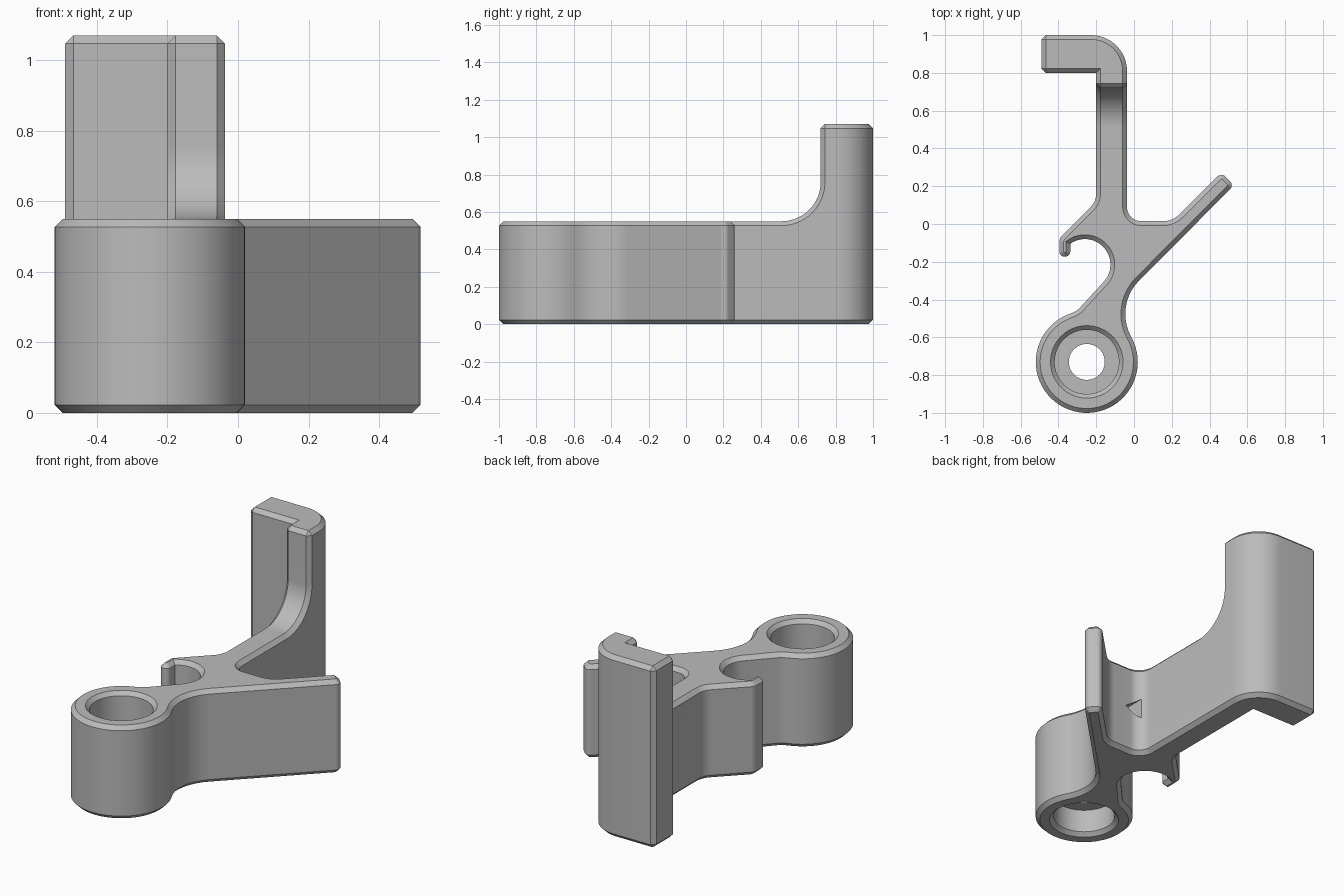
import bpy, bmesh
from math import cos, sin, tan, radians, pi
from mathutils import Vector

cube = bpy.data.objects.get("Cube")
if cube:
    bpy.data.objects.remove(cube, do_unlink=True)

HUB = (-0.25, -0.73)
HUB_R = 0.27
BODY_TOP, POST_TOP = 0.55, 1.07
CHAMFER = 0.023


def arc(center, r, start, end, steps):
    """Points on a circle between two angles in degrees."""
    angles = [radians(start + (end - start) * i / steps) for i in range(steps + 1)]
    return [(center[0] + r * cos(a), center[1] + r * sin(a), 0) for a in angles]


def rounded(corners):
    """Closed 2D outline; each (x, y, r) corner is filleted with radius r."""
    out = []
    for i, (x, y, r) in enumerate(corners):
        p = Vector((x, y))
        if r == 0:
            out.append(p)
            continue
        a = (Vector(corners[i - 1][:2]) - p).normalized()
        b = (Vector(corners[(i + 1) % len(corners)][:2]) - p).normalized()
        half = a.angle(b) / 2
        center = p + (a + b).normalized() * (r / sin(half))
        start = p + a * (r / tan(half)) - center
        end = p + b * (r / tan(half)) - center
        sweep = start.angle(end)
        steps = max(4, int(sweep / radians(7)))
        for k in range(steps + 1):
            t = k / steps
            out.append(center + (start * sin((1 - t) * sweep)
                                 + end * sin(t * sweep)) / sin(sweep))
    return out


def prism(name, points, direction):
    """Extrude a flat loop of 3D points along a vector."""
    bm = bmesh.new()
    face = bm.faces.new([bm.verts.new(p) for p in points])
    ext = bmesh.ops.extrude_face_region(bm, geom=[face])
    moved = [v for v in ext["geom"] if isinstance(v, bmesh.types.BMVert)]
    bmesh.ops.translate(bm, verts=moved, vec=direction)
    return finish(name, bm)


def lathe(name, profile, center, steps=72):
    """Revolve an (r, z) profile around a vertical axis."""
    bm = bmesh.new()
    rings = [[bm.verts.new((center[0] + r * cos(2 * pi * k / steps),
                            center[1] + r * sin(2 * pi * k / steps), z))
              for k in range(steps)] for r, z in profile]
    for low, high in zip(rings, rings[1:]):
        for k in range(steps):
            n = (k + 1) % steps
            bm.faces.new((low[k], low[n], high[n], high[k]))
    bm.faces.new(rings[0])
    bm.faces.new(rings[-1])
    return finish(name, bm)


def finish(name, bm):
    bmesh.ops.recalc_face_normals(bm, faces=bm.faces[:])
    mesh = bpy.data.meshes.new(name)
    bm.to_mesh(mesh)
    bm.free()
    obj = bpy.data.objects.new(name, mesh)
    bpy.context.collection.objects.link(obj)
    return obj


def cut(obj, cutter):
    """Subtract the cutter, bake the result and discard the cutter."""
    cutter.hide_render = True
    mod = obj.modifiers.new("cut", "BOOLEAN")
    mod.operation = "DIFFERENCE"
    mod.solver = "EXACT"
    mod.object = cutter
    graph = bpy.context.evaluated_depsgraph_get()
    mesh = bpy.data.meshes.new_from_object(obj.evaluated_get(graph))
    obj.modifiers.clear()
    obj.data = mesh
    bpy.data.objects.remove(cutter, do_unlink=True)


# Outline: hook, arm, catch, round notch, hub, neck and diagonal lever
outline = [(-0.49, 1, 0), (-0.49, 0.8, 0), (-0.2, 0.8, 0), (-0.2, 0.12, 0.1),
           (-0.395, -0.075, 0.05), (-0.395, -0.173, 0.028), (-0.337, -0.173, 0.028)]
outline += arc((-0.26, -0.215), 0.135, 125, -40, 24)
outline += [(-0.302, -0.46, 0.1)]
outline += arc(HUB, HUB_R, 110, 388, 48)
outline += [(-0.103, -0.43, 0.25), (0.53, 0.205, 0.03), (0.4625, 0.2725, 0.03),
            (0.205, 0.015, 0.12), (-0.037, 0.015, 0.075), (-0.037, 1, 0.19)]
body = prism("bracket_body", [(p[0], p[1], 0) for p in rounded(outline)],
             (0, 0, POST_TOP))

# Lower the body in front of the post, with a curved rise
rise = [(-1.5, BODY_TOP)]
rise += [(y, z) for y, z, _ in arc((0.51, BODY_TOP + 0.21), 0.21, -90, 0, 18)]
rise += [(0.72, 1.5), (-1.5, 1.5)]
cut(body, prism("step_cutter", [(-1, y, z) for y, z in rise], (2, 0, 0)))

# Chamfer every sharp outside edge
bm = bmesh.new()
bm.from_mesh(body.data)
bmesh.ops.remove_doubles(bm, verts=bm.verts[:], dist=0.0002)
sharp = [e for e in bm.edges
         if len(e.link_faces) == 2 and e.calc_face_angle_signed() > 0.7]
bmesh.ops.bevel(bm, geom=sharp, offset=CHAMFER, offset_type="OFFSET", segments=1,
                profile=0.5, affect="EDGES", clamp_overlap=False)
bm.to_mesh(body.data)
bm.free()

# Stepped bore through the hub, with chamfered rims and an inner web
bore = [(0.215, -0.023), (0.17, 0.022), (0.17, 0.16), (0.095, 0.16), (0.095, 0.22),
        (0.17, 0.22), (0.17, BODY_TOP - 0.022), (0.215, BODY_TOP + 0.023)]
cut(body, lathe("bore_cutter", bore, HUB))

# Triangular pocket between the arm and the lever
pocket = [(0.07, 0.29), (-0.02, 0.35), (-0.02, 0.23)]
cut(body, prism("pocket_cutter", [(x, 0.12, z) for x, z in pocket], (0, -0.2, 0)))

# One plain grey
grey = bpy.data.materials.new("plain_grey")
grey.use_nodes = True
colour = (0.5, 0.5, 0.5, 1)
grey.diffuse_color = colour
grey.node_tree.nodes["Principled BSDF"].inputs["Base Color"].default_value = colour
body.data.materials.clear()
body.data.materials.append(grey)

bpy.ops.object.select_all(action="DESELECT")
body.select_set(True)
bpy.context.view_layer.objects.active = body
bpy.ops.object.shade_smooth_by_angle(angle=radians(30))
